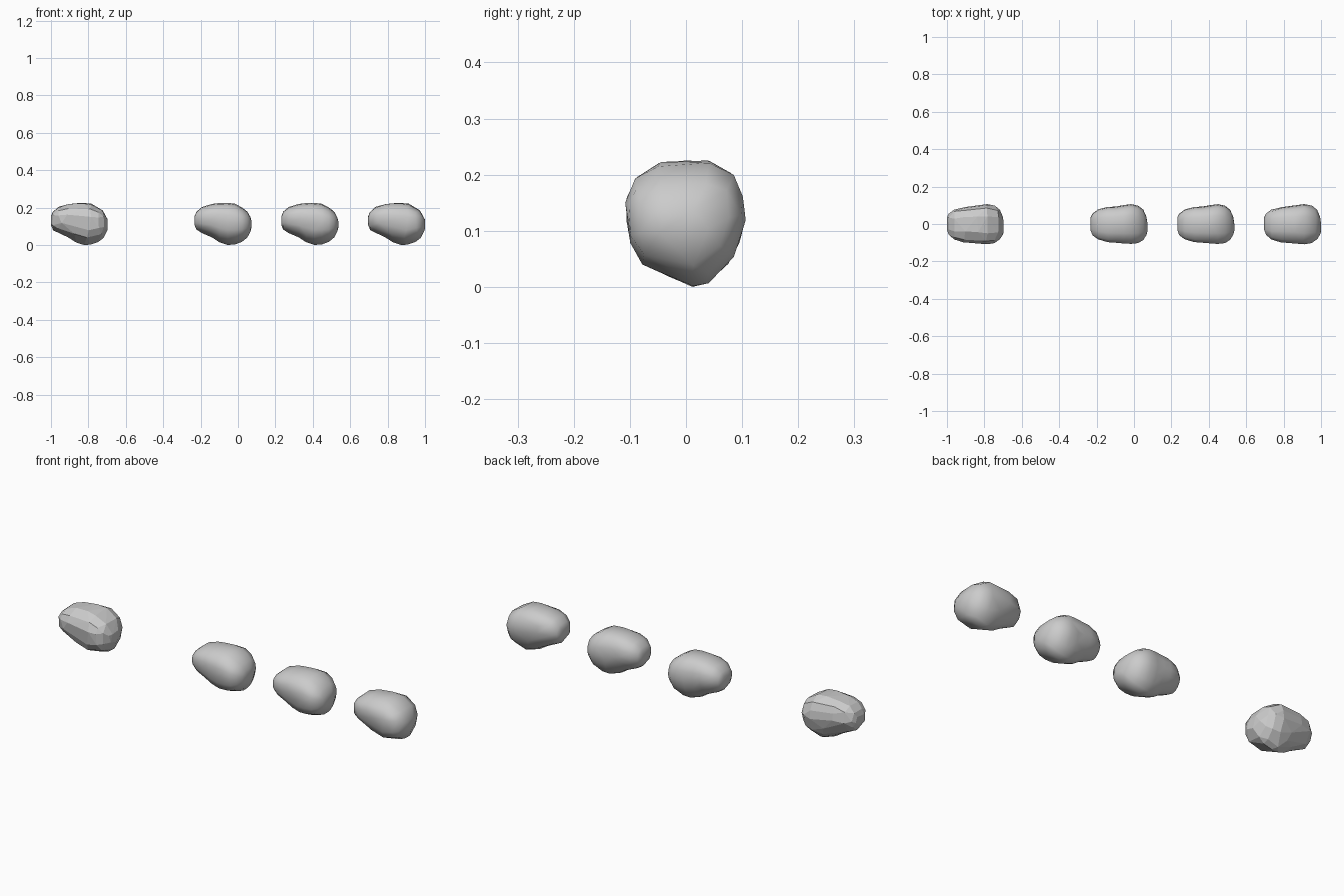
import bpy, bmesh

# Cross-section outline (y, z), each in -1..1
SECTION = [(0.0, 1.0), (0.43, 0.99), (0.8, 0.8), (0.95, 0.46), (1.0, 0.08), (0.9, -0.3),
           (0.71, -0.65), (0.42, -0.91), (0.14, -1.0), (-0.28, -0.84), (-0.75, -0.62),
           (-0.94, -0.28), (-1.0, 0.08), (-1.0, 0.42), (-0.86, 0.72), (-0.47, 0.95)]

# Stations along the rock: x, z low, z high, y low, y high
STATIONS = [(-0.152, 0.105, 0.155, -0.035, 0.035), (-0.142, 0.082, 0.178, -0.06, 0.055),
            (-0.112, 0.063, 0.203, -0.082, 0.078), (-0.06, 0.041, 0.219, -0.097, 0.091),
            (-0.02, 0.015, 0.224, -0.1, 0.093), (0.025, 0.0, 0.225, -0.104, 0.101),
            (0.065, 0.003, 0.22, -0.106, 0.106), (0.102, 0.017, 0.2, -0.102, 0.098),
            (0.13, 0.04, 0.178, -0.085, 0.076), (0.146, 0.07, 0.15, -0.06, 0.04),
            (0.152, 0.092, 0.13, -0.04, 0.005)]


def rock(name, x, ratio, smooth):
    bm = bmesh.new()
    rings = []
    for sx, z0, z1, y0, y1 in STATIONS:
        rings.append([bm.verts.new((sx, (y0 + y1) / 2 + v * (y1 - y0) / 2,
                                    (z0 + z1) / 2 + w * (z1 - z0) / 2)) for v, w in SECTION])
    n = len(SECTION)
    for a, b in zip(rings, rings[1:]):
        for i in range(n):
            j = (i + 1) % n
            bm.faces.new((a[i], a[j], b[j], b[i]))
    # Blunt ends
    bm.faces.new(rings[0])
    bm.faces.new(rings[-1])
    bmesh.ops.recalc_face_normals(bm, faces=bm.faces)
    mesh = bpy.data.meshes.new(name)
    bm.to_mesh(mesh)
    bm.free()
    for p in mesh.polygons:
        p.use_smooth = smooth
    ob = bpy.data.objects.new(name, mesh)
    ob.location.x = x
    bpy.context.collection.objects.link(ob)
    if ratio < 1:
        mod = ob.modifiers.new("Simplify", 'DECIMATE')
        mod.ratio = ratio


# One faceted rock and three smooth ones of falling detail
rock("faceted_rock", -0.848, 0.4, False)
rock("smooth_rock_fine", -0.08, 1.0, True)
rock("smooth_rock_medium", 0.384, 0.75, True)
rock("smooth_rock_coarse", 0.848, 0.4, True)
